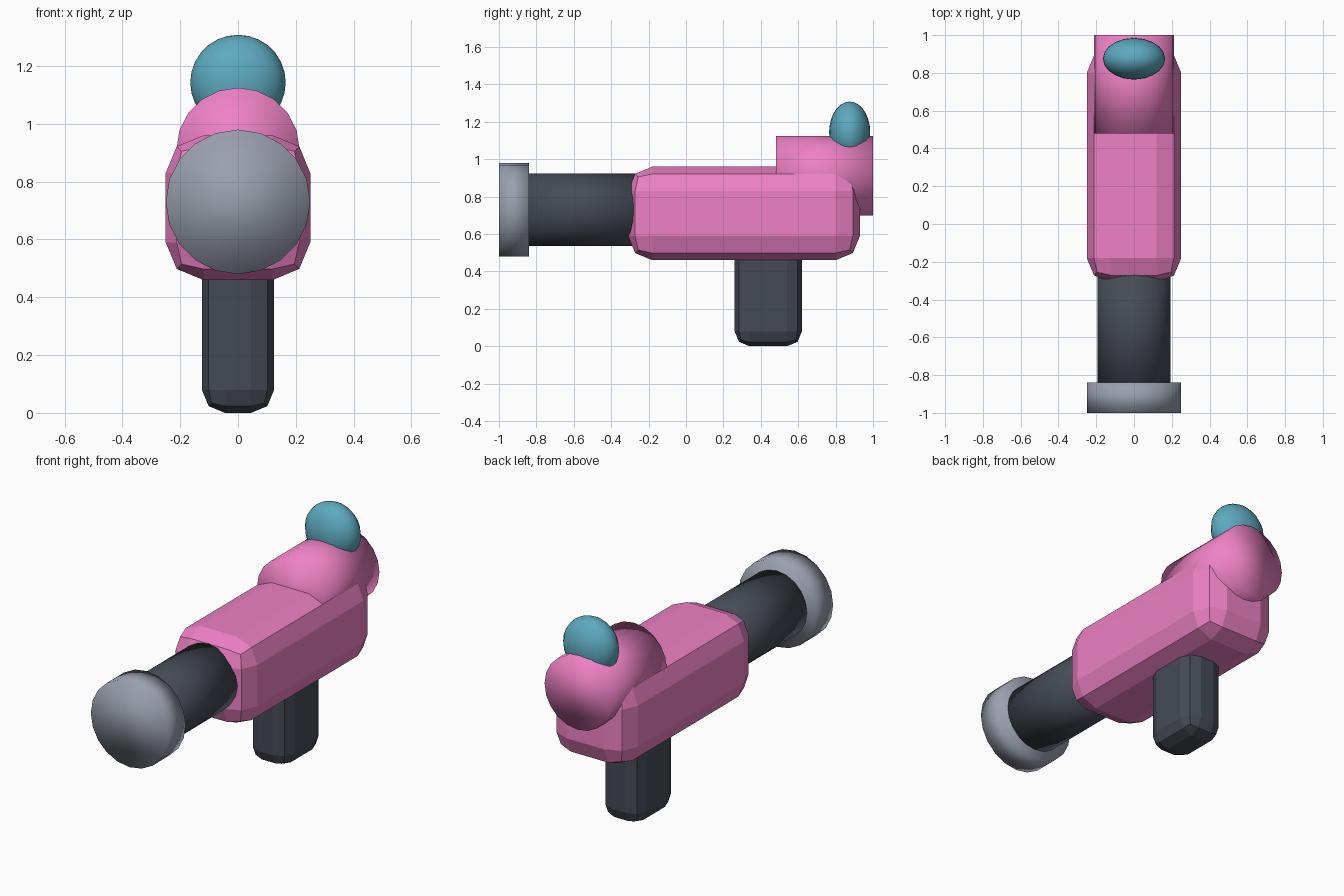
import bpy, math

if "Cube" in bpy.data.objects:
    bpy.data.objects.remove(bpy.data.objects["Cube"])


def finish(obj, name, color, smooth):
    obj.name = name
    mat = bpy.data.materials.get(str(color)) or bpy.data.materials.new(str(color))
    mat.diffuse_color = (*color, 1)
    mat.use_nodes = True
    mat.node_tree.nodes["Principled BSDF"].inputs["Base Color"].default_value = mat.diffuse_color
    obj.data.materials.append(mat)
    if smooth:
        bpy.ops.object.shade_smooth()
    return obj


def box(name, lo, hi, bevel, color):
    center = [(a + b) / 2 for a, b in zip(lo, hi)]
    bpy.ops.mesh.primitive_cube_add(size=1, location=center)
    obj = bpy.context.object
    obj.scale = [b - a for a, b in zip(lo, hi)]
    bpy.ops.object.transform_apply(location=False, rotation=False, scale=True)
    mod = obj.modifiers.new("rounded_edges", 'BEVEL')
    mod.width, mod.segments = bevel, 2
    return finish(obj, name, color, False)


def tube(name, radius, y0, y1, z, color):
    bpy.ops.mesh.primitive_cylinder_add(
        vertices=20, radius=radius, depth=y1 - y0,
        location=(0, (y0 + y1) / 2, z), rotation=(math.pi / 2, 0, 0))
    return finish(bpy.context.object, name, color, True)


PINK = (0.85, 0.22, 0.56)
DARK = (0.06, 0.07, 0.09)
GREY = (0.32, 0.35, 0.42)
TEAL = (0.11, 0.40, 0.52)

# Chamfered body and grip
box("body", (-0.25, -0.31, 0.46), (0.25, 0.93, 0.96), 0.13, PINK)
box("grip", (-0.125, 0.26, 0), (0.125, 0.62, 0.56), 0.08, DARK)

# Barrel, muzzle ring and rear housing along y
tube("barrel", 0.193, -0.9, -0.2, 0.73, DARK)
tube("muzzle", 0.25, -1.0, -0.84, 0.73, GREY)
tube("rear_housing", 0.213, 0.48, 1.0, 0.912, PINK)

# Flattened tank on top
bpy.ops.mesh.primitive_uv_sphere_add(segments=20, ring_count=14, radius=1,
                                     location=(0, 0.875, 1.143))
tank = bpy.context.object
tank.scale = (0.165, 0.11, 0.165)
bpy.ops.object.transform_apply(location=False, rotation=False, scale=True)
finish(tank, "top_tank", TEAL, True)
